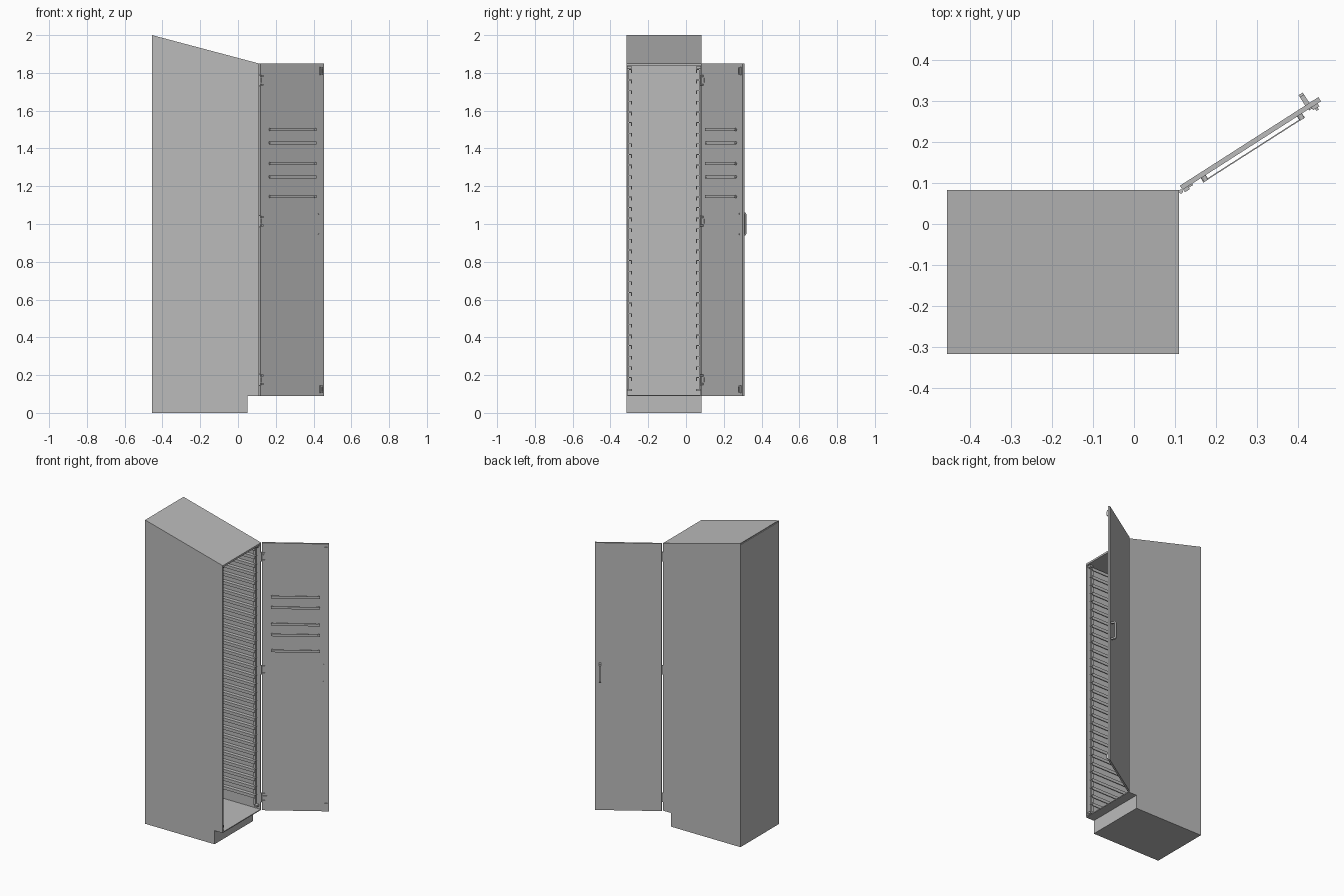
import bpy, math
from mathutils import Matrix

cube = bpy.data.objects.get("Cube")
if cube:
    bpy.data.objects.remove(cube, do_unlink=True)


def make_material(name, value):
    mat = bpy.data.materials.new(name)
    mat.use_nodes = True
    colour = (value, value, value, 1)
    mat.diffuse_color = colour
    mat.node_tree.nodes["Principled BSDF"].inputs["Base Color"].default_value = colour
    return mat


GREY = make_material("sheet_metal_grey", 0.5)


def add_mesh(name, verts, faces, matrix=None):
    mesh = bpy.data.meshes.new(name)
    mesh.from_pydata(verts, [], faces)
    mesh.materials.append(GREY)
    obj = bpy.data.objects.new(name, mesh)
    if matrix:
        obj.matrix_world = matrix
    bpy.context.collection.objects.link(obj)
    return obj


def extrude(name, profile, y0, y1, axis="y", matrix=None):
    """Extrude a closed (a, z) profile along y, or a (y, z) profile along x."""
    place = (lambda a, z, t: (a, t, z)) if axis == "y" else (lambda a, z, t: (t, a, z))
    n = len(profile)
    verts = [place(a, z, t) for t in (y0, y1) for a, z in profile]
    faces = [(i, (i + 1) % n, n + (i + 1) % n, n + i) for i in range(n)]
    faces += [tuple(reversed(range(n))), tuple(range(n, 2 * n))]
    obj = add_mesh(name, verts, faces, matrix)
    # Make all normals point outward
    import bmesh
    bm = bmesh.new()
    bm.from_mesh(obj.data)
    bmesh.ops.recalc_face_normals(bm, faces=bm.faces)
    bm.to_mesh(obj.data)
    bm.free()
    return obj


def box(name, x, y, z, matrix=None):
    return extrude(name, [(x[0], z[0]), (x[1], z[0]), (x[1], z[1]), (x[0], z[1])],
                   y[0], y[1], matrix=matrix)


def cylinder(name, radius, depth, matrix):
    bpy.ops.mesh.primitive_cylinder_add(vertices=12, radius=radius, depth=depth)
    obj = bpy.context.object
    obj.name = name
    obj.matrix_world = matrix
    obj.data.materials.append(GREY)
    bpy.ops.object.shade_smooth_by_angle()
    return obj


# Cabinet extents
BACK, FRONT, KICK = -0.455, 0.11, 0.05
Y0, Y1 = -0.316, 0.083
FLOOR, HEAD, PEAK = 0.09, 1.85, 2.0
T = 0.006
IN0, IN1 = Y0 + T, Y1 - T

# Side panels with sloped top and toe-kick notch
side = [(BACK, 0), (KICK, 0), (KICK, FLOOR), (FRONT, FLOOR), (FRONT, HEAD), (BACK, PEAK)]
extrude("right_side_panel", side, Y0, IN0)
extrude("left_side_panel", side, IN1, Y1)

# Panels that span between the sides
box("rear_panel", (BACK, BACK + T), (IN0, IN1), (0, PEAK - 0.01))
extrude("sloped_roof", [(BACK, PEAK), (FRONT, HEAD), (FRONT, HEAD - T), (BACK, PEAK - T)], IN0, IN1)
box("inner_ceiling", (BACK + T, FRONT), (IN0, IN1), (HEAD - 0.012, HEAD - T))
box("cabinet_floor", (BACK + T, FRONT), (IN0, IN1), (FLOOR, FLOOR + T))
box("toe_kick", (KICK - T, KICK), (IN0, IN1), (0, FLOOR))
box("base_plate", (BACK + T, KICK - T), (IN0, IN1), (0, T))

# Tray rails: ledges with a downturned lip on both walls
RAILS, LOW, HIGH = 30, 0.17, 1.80
for i in range(RAILS):
    z = LOW + (HIGH - LOW) * i / (RAILS - 1)
    for label, wall, s in (("right", IN0, 1), ("left", IN1, -1)):
        shape = [(0, 0.02), (0.024, 0.02), (0.024, 0), (0.02, 0), (0.02, 0.016), (0, 0.016)]
        profile = [(wall + s * a, z + b) for a, b in shape]
        extrude(f"{label}_tray_rail_{i + 1}", profile, BACK + 0.02, FRONT - 0.025, axis="x")

# Uprights and corner clips that carry the rails
for label, wall, s in (("right", IN0, 1), ("left", IN1, -1)):
    y = sorted((wall, wall + s * 0.008))
    for end, x in (("rear", BACK + 0.03), ("front", FRONT - 0.05)):
        box(f"{label}_{end}_upright", (x, x + 0.02), y, (FLOOR + 0.03, HEAD - 0.015))
    y = sorted((wall, wall + s * 0.024))
    for end, z in (("lower", 0.115), ("upper", 1.822)):
        box(f"{label}_{end}_clip", (FRONT - 0.03, FRONT - 0.01), y, (z, z + 0.012))

# Open door; local x runs along its width and local y points outward
DOOR = Matrix.Translation((0.118, 0.083, 0)) @ Matrix.Rotation(math.radians(32.6), 4, "Z")
WIDTH, THICK = 0.4, 0.012
box("door", (0, WIDTH), (0, THICK), (FLOOR, HEAD), DOOR)

# Flat retaining bars on round standoffs inside the door
for i, z in enumerate((1.50, 1.43, 1.32, 1.25, 1.145)):
    box(f"door_bar_{i + 1}", (0.052, 0.346), (-0.012, -0.009), (z - 0.008, z + 0.008), DOOR)
    for j, x in enumerate((0.06, 0.338)):
        spin = Matrix.Translation((x, -0.006, z)) @ Matrix.Rotation(math.pi / 2, 4, "X")
        cylinder(f"door_bar_{i + 1}_standoff_{j + 1}", 0.007, 0.013, DOOR @ spin)

# Hinges: leaves on door and frame around a pin
for i, z in enumerate((0.175, 1.015, 1.76)):
    box(f"hinge_leaf_{i + 1}", (0.004, 0.028), (-0.004, 0), (z - 0.012, z + 0.012), DOOR)
    for k in (-1, 1):
        box(f"hinge_arm_{i + 1}_{'lower' if k < 0 else 'upper'}", (0.002, 0.016), (-0.008, 0),
            (z + k * 0.023 - 0.005, z + k * 0.023 + 0.005), DOOR)
    cylinder(f"hinge_pin_{i + 1}", 0.005, 0.06, Matrix.Translation((0.114, 0.079, z)))

# Catches in the free corners of the door
for label, z in (("lower", 0.125), ("upper", 1.81)):
    box(f"{label}_catch", (0.372, 0.39), (-0.008, 0), (z - 0.02, z + 0.02), DOOR)
    box(f"{label}_catch_tongue", (0.378, 0.385), (-0.014, -0.008), (z - 0.012, z + 0.012), DOOR)

# Pull handle on the outside of the door, with its screw heads inside
handle = [(THICK, 0.94), (0.036, 0.94), (0.042, 0.948), (0.042, 1.052), (0.036, 1.06), (THICK, 1.06),
          (THICK, 1.05), (0.032, 1.05), (0.032, 0.95), (THICK, 0.95)]
extrude("door_handle", handle, 0.362, 0.374, axis="x", matrix=DOOR)
for label, z in (("lower", 0.945), ("upper", 1.055)):
    spin = Matrix.Translation((0.368, -0.001, z)) @ Matrix.Rotation(math.pi / 2, 4, "X")
    cylinder(f"{label}_handle_screw", 0.004, 0.004, DOOR @ spin)
